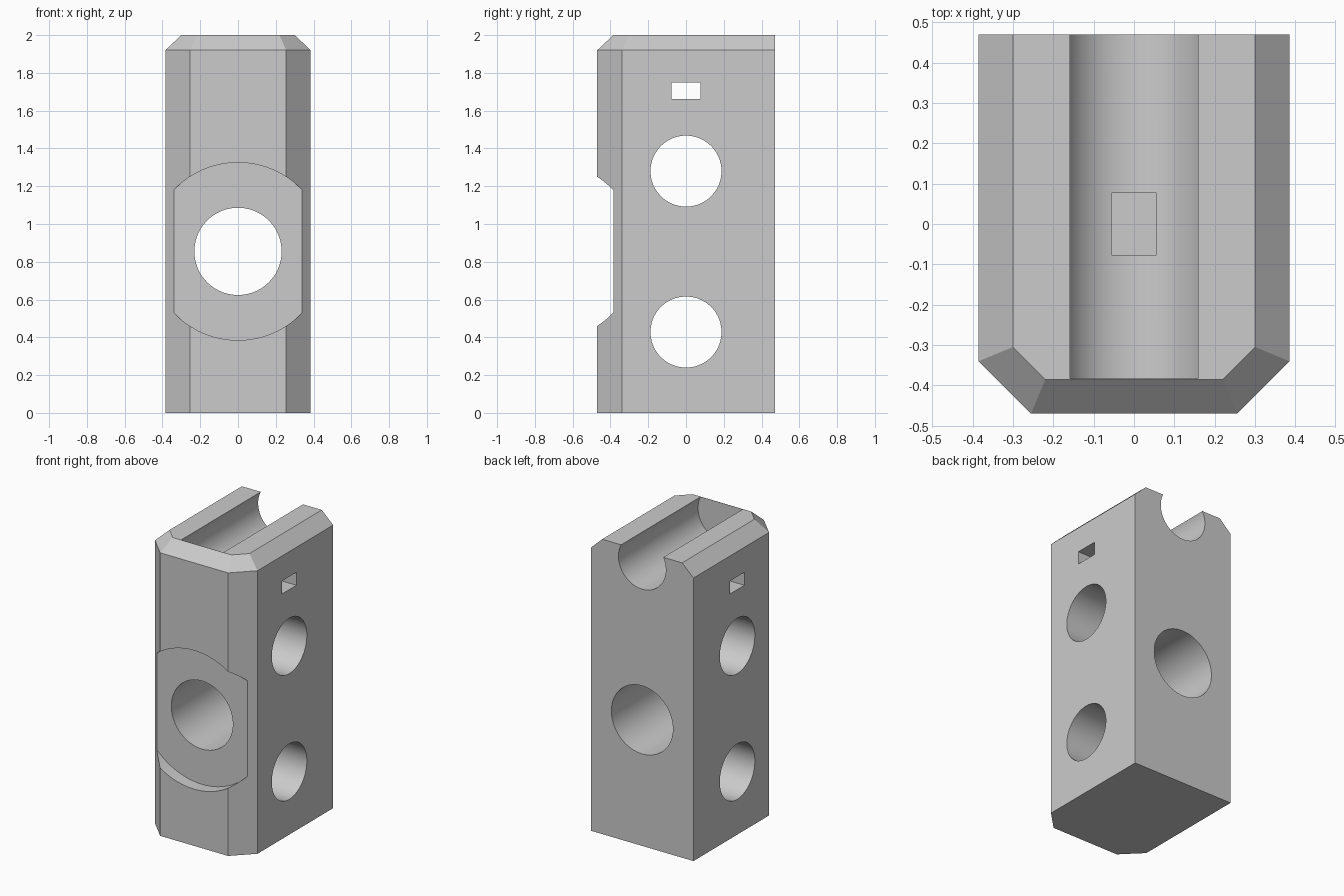
import bpy
import bmesh
import math
from mathutils import Matrix

cube = bpy.data.objects.get("Cube")
if cube:
    bpy.data.objects.remove(cube, do_unlink=True)

HALF_W, HALF_D = 0.385, 0.47
SHOULDER, HEIGHT = 1.92, 2.0
BEVEL, CORNER = 0.085, 0.13
BORE_Z = 0.855


def add_object(name, bm):
    bmesh.ops.recalc_face_normals(bm, faces=bm.faces)
    mesh = bpy.data.meshes.new(name)
    bm.to_mesh(mesh)
    bm.free()
    obj = bpy.data.objects.new(name, mesh)
    bpy.context.collection.objects.link(obj)
    return obj


def outline(inset):
    """Plan outline with two cut front corners; the back is never inset."""
    w, front = HALF_W - inset, -HALF_D + inset
    cut = CORNER - inset * (2 - math.sqrt(2))
    half = [(w, HALF_D), (w, front + cut), (w - cut, front)]
    return half + [(-x, y) for x, y in reversed(half)]


def cylinder_cutter(name, axis, radius, start, end, offset_z, segments=72):
    bm = bmesh.new()
    turn = Matrix.Rotation(math.pi / 2, 4, 'Y' if axis == 'x' else 'X')
    mid = (start + end) / 2
    place = Matrix.Translation((mid, 0, offset_z) if axis == 'x' else (0, mid, offset_z))
    bmesh.ops.create_cone(bm, cap_ends=True, segments=segments, radius1=radius,
                          radius2=radius, depth=end - start, matrix=place @ turn)
    return add_object(name, bm)


def box_cutter(name, size, centre):
    bm = bmesh.new()
    bmesh.ops.create_cube(bm, size=1,
                          matrix=Matrix.Translation(centre) @ Matrix.Diagonal((*size, 1)))
    return add_object(name, bm)


# Block body: straight prism with a bevelled top on the front and sides
bm = bmesh.new()
rings = [[bm.verts.new((x, y, z)) for x, y in outline(inset)]
         for z, inset in ((0, 0), (SHOULDER, 0), (HEIGHT, BEVEL))]
bm.faces.new(rings[0])
bm.faces.new(rings[-1])
for low, high in zip(rings, rings[1:]):
    for i in range(len(low)):
        j = (i + 1) % len(low)
        bm.faces.new((low[i], low[j], high[j], high[i]))
# The back is one plane, so drop its shoulder edge
back = [f for f in bm.faces if all(v.co.y > HALF_D - 0.001 for v in f.verts)]
bmesh.ops.dissolve_faces(bm, faces=back)
body = add_object("block_body", bm)

# Round front recess, main bore, side holes, top groove and side slot
cutters = [
    cylinder_cutter("front_recess_cutter", 'y', 0.47, -0.7, -0.385, BORE_Z, 120),
    cylinder_cutter("main_bore_cutter", 'y', 0.231, -0.7, 0.7, BORE_Z),
    cylinder_cutter("upper_side_hole_cutter", 'x', 0.188, -0.6, 0.6, 1.28),
    cylinder_cutter("lower_side_hole_cutter", 'x', 0.188, -0.6, 0.6, 0.428),
    cylinder_cutter("top_groove_cutter", 'y', 0.178, -0.383, 0.7, 1.919),
    box_cutter("side_slot_cutter", (1.2, 0.154, 0.088), (0, 0, 1.706)),
]

bpy.ops.object.select_all(action='DESELECT')
body.select_set(True)
bpy.context.view_layer.objects.active = body
for cutter in cutters:
    cutter.hide_render = True
    mod = body.modifiers.new(cutter.name, 'BOOLEAN')
    mod.operation = 'DIFFERENCE'
    mod.solver = 'EXACT'
    mod.object = cutter
    bpy.ops.object.modifier_apply(modifier=mod.name)
    bpy.data.objects.remove(cutter, do_unlink=True)

# Plain grey finish
grey = bpy.data.materials.new("plain_grey")
grey.use_nodes = True
colour = (0.6, 0.6, 0.6, 1)
grey.diffuse_color = colour
grey.node_tree.nodes["Principled BSDF"].inputs["Base Color"].default_value = colour
body.data.materials.clear()
body.data.materials.append(grey)

bpy.ops.object.shade_smooth_by_angle(angle=math.radians(20))
